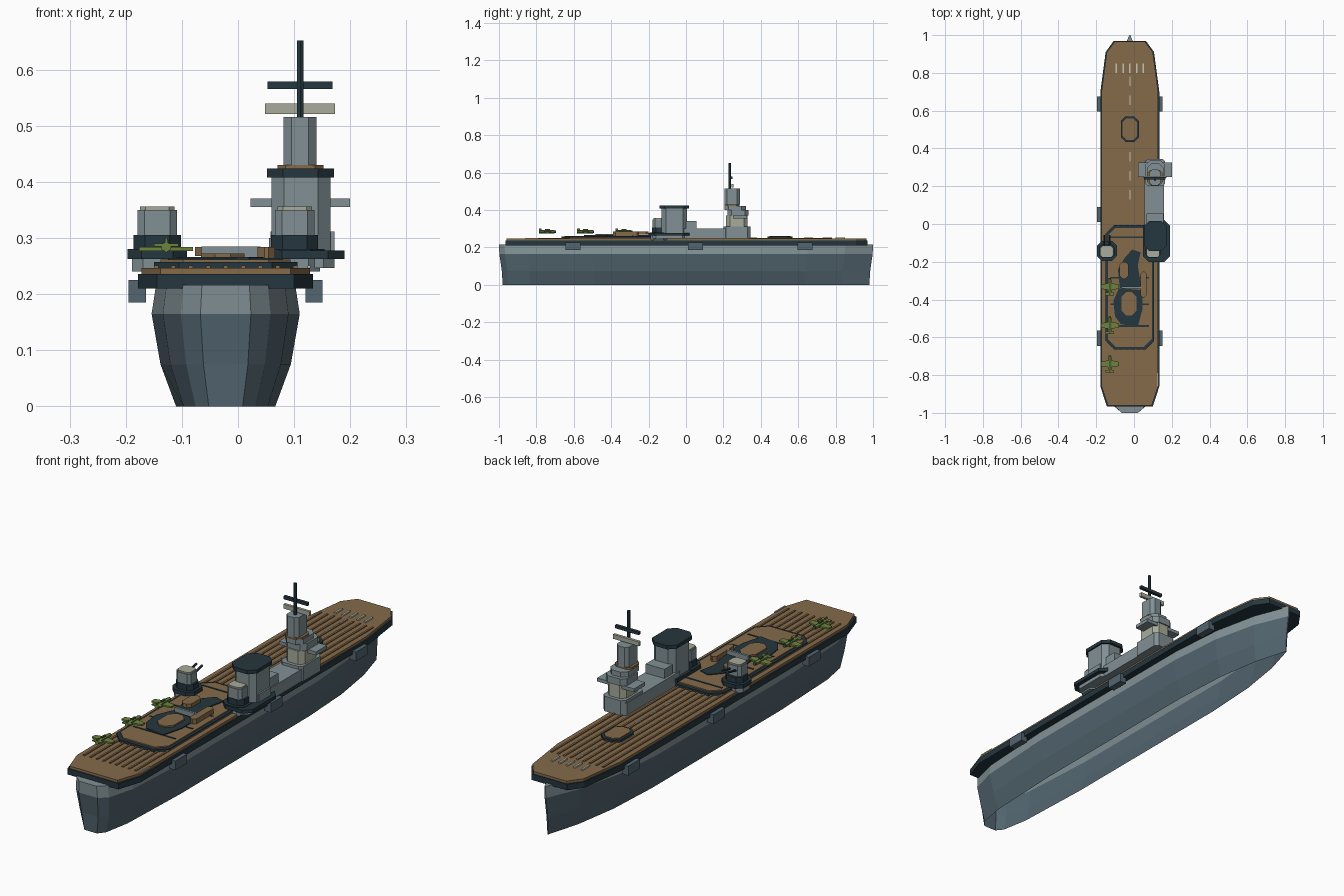
import bpy, bmesh
from mathutils import Vector

cube = bpy.data.objects.get("Cube")
if cube:
    bpy.data.objects.remove(cube)


def material(name, rgb):
    m = bpy.data.materials.new(name)
    m.use_nodes = True
    m.diffuse_color = (*rgb, 1)
    m.node_tree.nodes["Principled BSDF"].inputs["Base Color"].default_value = (*rgb, 1)
    return m


HULL = material("hull blue grey", (0.085, 0.13, 0.16))
GREY = material("light grey", (0.22, 0.28, 0.30))
DARK = material("dark slate", (0.018, 0.038, 0.05))
WOOD = material("deck wood", (0.235, 0.145, 0.068))
BEIGE = material("pale beige", (0.39, 0.41, 0.32))
GREEN = material("plane green", (0.15, 0.23, 0.05))
DKGREEN = material("dark green", (0.05, 0.1, 0.03))
PAINT = material("marking paint", (0.55, 0.58, 0.46))
CX = -0.022  # hull centre line


def finish(name, bm, *mats):
    bmesh.ops.recalc_face_normals(bm, faces=bm.faces)
    me = bpy.data.meshes.new(name)
    bm.to_mesh(me)
    bm.free()
    for m in mats:
        me.materials.append(m)
    ob = bpy.data.objects.new(name, me)
    bpy.context.collection.objects.link(ob)
    return ob


def prism(name, pts, z0, z1, mat):
    """Extrude a plan outline upward."""
    bm = bmesh.new()
    lo = [bm.verts.new((x, y, z0)) for x, y in pts]
    hi = [bm.verts.new((x, y, z1)) for x, y in pts]
    n = len(pts)
    bm.faces.new(lo)
    bm.faces.new(hi)
    for i in range(n):
        j = (i + 1) % n
        bm.faces.new((lo[i], lo[j], hi[j], hi[i]))
    return finish(name, bm, mat)


def block(name, x0, x1, y0, y1, z0, z1, mat, c=0.0):
    """Box with corners cut by c in plan."""
    if c:
        pts = [(x0 + c, y0), (x1 - c, y0), (x1, y0 + c), (x1, y1 - c),
               (x1 - c, y1), (x0 + c, y1), (x0, y1 - c), (x0, y0 + c)]
    else:
        pts = [(x0, y0), (x1, y0), (x1, y1), (x0, y1)]
    return prism(name, pts, z0, z1, mat)


def rod(name, a, b, r, mat, sides=6):
    a, b = Vector(a), Vector(b)
    bm = bmesh.new()
    bmesh.ops.create_cone(bm, cap_ends=True, segments=sides, radius1=r, radius2=r,
                          depth=(b - a).length)
    ob = finish(name, bm, mat)
    ob.location = (a + b) / 2
    ob.rotation_euler = (b - a).to_track_quat("Z", "Y").to_euler()
    return ob


# Hull shell lofted through stations, open below, with a pale upper strake
stations = [(-1, .045), (-.97, .08), (-.85, .112), (-.5, .132), (.4, .132),
            (.65, .112), (.85, .066), (1, .003)]
levels = [(0, .67, .98), (.075, .88, .985), (.165, 1, .998), (.216, .94, 1)]
bm = bmesh.new()
rings = []
for y, w in stations:
    ring = [(CX - w * f, y * r, z) for z, f, r in levels]
    ring += [(CX + w * f, y * r, z) for z, f, r in reversed(levels)]
    rings.append([bm.verts.new(p) for p in ring])
for a, b in zip(rings, rings[1:]):
    for i in range(len(a) - 1):
        bm.faces.new((a[i], a[i + 1], b[i + 1], b[i]))
for ring in (rings[0], rings[-1]):
    for i in range(3):
        bm.faces.new((ring[i], ring[i + 1], ring[6 - i], ring[7 - i]))
for f in bm.faces:
    if f.calc_center_median().z > .17:
        f.material_index = 1
finish("hull", bm, HULL, GREY)

# Flight deck: dark edge slab under a wooden deck
edge = [(.122, -.965), (.156, -.86), (.156, .7), (.128, .91), (.085, .97)]


def deck_outline(s, e):
    right = [(w - s, max(-.965 + e, min(.97 - e, y))) for w, y in edge]
    return [(CX + w, y) for w, y in right] + [(CX - w, y) for w, y in reversed(right)]


prism("deck_edge", deck_outline(0, 0), .21, .236, DARK)
prism("flight_deck", deck_outline(.006, .004), .236, .247, WOOD)
for i in range(9):
    x = CX + (i - 4) * .031
    block("deck_plank", x - .004, x + .004, -.85, .78, .247, .251, WOOD)

# Deck markings
for i in range(5):
    x = CX + (i - 2) * .036
    block("bow_stripe", x - .004, x + .004, .8, .85, .247, .2535, PAINT)
for i in range(7):
    y = .13 + i * .1
    if not .4 < y < .55:
        block("centre_dash", CX - .003, CX + .003, y, y + .05, .247, .2535, PAINT)
block("edge_mark", .124, .129, -.86, -.79, .247, .251, PAINT)

# Forward lift hatch
block("hatch_rim", CX - .048, CX + .048, .435, .57, .247, .257, DARK, .025)
block("hatch_top", CX - .038, CX + .038, .446, .559, .257, .261, WOOD, .02)

# Raised aft platform with dark rim and cross seams
block("platform_rim", -.15, .106, -.665, -.005, .247, .257, DARK, .045)
block("platform_top", -.138, .094, -.65, -.02, .257, .262, WOOD, .04)
for y in (-.54, -.425, -.285, -.07):
    block("platform_seam", -.125, .08, y - .004, y + .004, .262, .264, DARK)

# Dark deck patches and lifted wooden panels
prism("fore_patch", [(-.075, -.34), (-.085, -.24), (-.05, -.18), (-.01, -.135),
                     (.035, -.15), (.02, -.22), (.04, -.34)], .262, .266, DARK)
prism("aft_patch", [(-.07, -.53), (.02, -.545), (.045, -.45), (.045, -.35),
                    (-.08, -.34), (-.11, -.41), (-.1, -.49)], .262, .266, DARK)
block("aft_panel", -.066, .012, -.485, -.36, .266, .272, WOOD, .025)
block("fore_panel", -.077, -.03, -.29, -.2, .268, .284, WOOD, .015)
block("side_panel", .035, .066, -.39, -.25, .262, .284, WOOD, .012)
block("panel_bar", -.065, .04, -.342, -.332, .266, .285, GREY)

# Side sponsons, both sides
for y in (-.605, .05, .635):
    for s in (-1, 1):
        xs = sorted((CX + s * .142, CX + s * .173))
        block("side_sponson", *xs, y - .04, y + .04, .185, .225, HULL)

# Island base and funnel
block("island_base", .055, .16, -.05, .34, .247, .3, GREY, .012)
block("island_step", .065, .155, 0, .055, .3, .34, GREY)
block("island_gallery", .048, .19, -.2, .02, .263, .278, DARK, .03)
block("gallery_support", .06, .172, -.18, .0, .247, .263, GREY, .02)
block("funnel_foot", .15, .172, -.1, -.02, .278, .312, GREY)
block("funnel", .06, .165, -.13, .005, .278, .408, GREY, .022)
block("funnel_cap", .052, .171, -.143, .016, .408, .424, DARK, .028)

# Bridge tower, stacked in stages
block("tower_base", .058, .165, .2, .345, .247, .312, GREY, .015)
block("tower_stage", .068, .158, .215, .33, .312, .37, BEIGE, .02)
block("bridge_wings", .022, .2, .25, .325, .355, .37, GREY)
block("bridge", .062, .163, .222, .335, .37, .4, GREY, .02)
block("tower_platform", .068, .155, .205, .32, .4, .422, GREY, .022)
block("tower_floor", .07, .152, .207, .286, .422, .43, WOOD, .015)
block("upper_tower", .081, .14, .205, .288, .43, .516, GREY, .014)
block("radar_plate", .048, .173, .243, .255, .521, .54, BEIGE)
rod("mast", (.111, .234, .515), (.111, .234, .652), .007, DARK)
block("mast_yard", .053, .168, .236, .249, .566, .579, DARK)

# Twin gun mounts
for cx in (-.144, .101):
    y = -.145
    block("mount_support", cx - .045, cx + .045, y - .045, y + .045, .24, .263, GREY, .02)
    block("mount_platform", cx - .053, cx + .053, y - .05, y + .055, .263, .28, DARK, .025)
    block("mount_ring", cx - .042, cx + .042, y - .036, y + .04, .28, .305, DARK, .02)
    block("gun_house", cx - .035, cx + .035, y - .033, y + .03, .305, .35, GREY, .012)
    block("gun_roof", cx - .031, cx + .031, y - .029, y + .026, .35, .356, BEIGE, .01)
    for s in (-.014, .014):
        rod("gun_barrel", (cx + s, y + .02, .328), (cx + s, y + .085, .342), .005, DARK)

# Parked planes
for y in (-.742, -.538, -.333):
    x = -.128
    rod("plane_body", (x, y - .045, .284), (x, y + .04, .284), .0095, GREEN)
    rod("plane_nose", (x, y + .04, .284), (x, y + .047, .284), .007, DKGREEN)
    prism("plane_wing", [(x - .048, y - .01), (x, y - .018), (x + .048, y - .01),
                         (x + .048, y + .012), (x, y + .022), (x - .048, y + .012)],
          .277, .284, GREEN)
    block("plane_tail", x - .022, x + .022, y - .045, y - .03, .285, .29, GREEN)
    block("plane_fin", x - .002, x + .002, y - .045, y - .03, .285, .3, GREEN)
    block("plane_canopy", x - .004, x + .004, y - .012, y + .014, .289, .297, DKGREEN)
